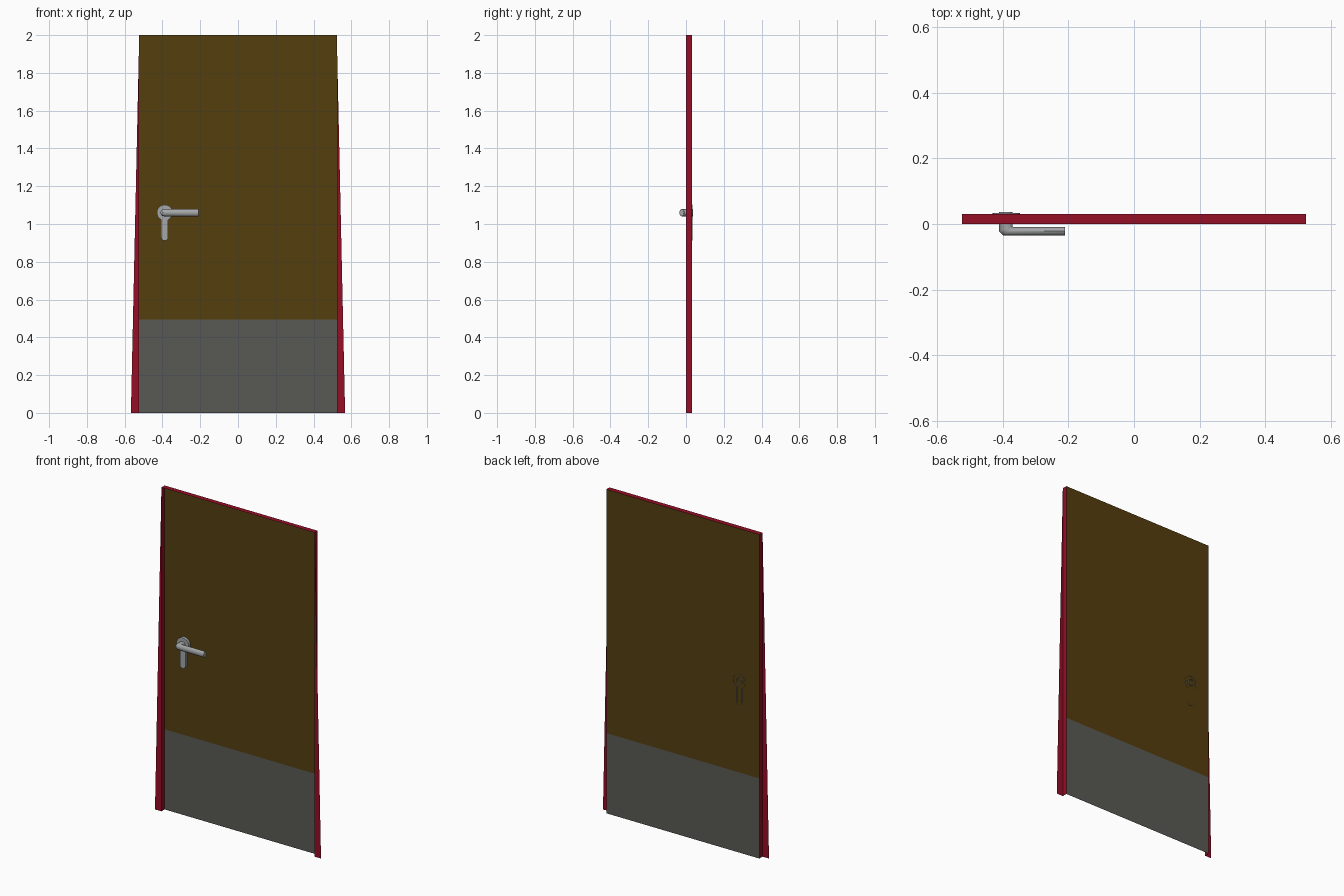
import bpy, bmesh, math
from mathutils import Vector

if "Cube" in bpy.data.objects:
    bpy.data.objects.remove(bpy.data.objects["Cube"])

W, D, H = 0.523, 0.031, 2.0      # half width, depth, height
KICK = 0.495                     # top of kick plate
FLARE = 0.567                    # half width of flange at the floor
HX, HZ = -0.388, 1.06            # handle centre


def material(name, rgb):
    lin = [((c / 255 + 0.055) / 1.055) ** 2.4 if c > 10 else c / 255 / 12.92 for c in rgb]
    m = bpy.data.materials.new(name)
    m.diffuse_color = (*lin, 1)
    m.use_nodes = True
    m.node_tree.nodes["Principled BSDF"].inputs["Base Color"].default_value = m.diffuse_color
    return m


brown = material("dark brown", (85, 62, 15))
grey = material("kick plate grey", (89, 89, 84))
red = material("deep red", (150, 14, 38))
metal = material("metal grey", (165, 167, 168))


def add(name, verts, faces, mat, smooth=None):
    me = bpy.data.meshes.new(name)
    me.from_pydata([tuple(v) for v in verts], [], faces)
    me.materials.append(mat)
    ob = bpy.data.objects.new(name, me)
    bpy.context.collection.objects.link(ob)
    if smooth:
        bpy.ops.object.select_all(action='DESELECT')
        ob.select_set(True)
        bpy.context.view_layer.objects.active = ob
        bpy.ops.object.shade_smooth_by_angle(angle=math.radians(smooth))
    return ob


# Door leaf: one sheet at the back of the frame, in two colours
def sheet(name, z0, z1, mat):
    add(name, [(-W, D, z0), (W, D, z0), (W, D, z1), (-W, D, z1)], [(0, 1, 2, 3)], mat)


sheet("door_panel", KICK, H, brown)
sheet("kick_plate", 0, KICK, grey)

# Frame: thin returns round the sides and top, with flat tapering flanges in front
for side, s in (("left", -1), ("right", 1)):
    order = (0, 1, 2, 3) if s > 0 else (3, 2, 1, 0)
    add(side + "_jamb", [(s * W, 0, 0), (s * W, D, 0), (s * W, D, H), (s * W, 0, H)],
        [order], red)
    add(side + "_flange", [(s * W, 0, 0), (s * FLARE, 0, 0), (s * W, 0, H)],
        [(0, 1, 2) if s > 0 else (2, 1, 0)], red)
add("frame_top", [(-W, 0, H), (W, 0, H), (W, D, H), (-W, D, H)], [(0, 1, 2, 3)], red)

# Keyhole-shaped backplate: round rose with a round-ended stem, open at the back
R, r, drop, front, back = 0.042, 0.0185, 0.13, 0.014, 0.034
gap = math.asin(r / R)
outline = []
for i in range(17):
    a = -math.pi / 2 + gap + (2 * math.pi - 2 * gap) * i / 16
    outline.append((HX + R * math.cos(a), HZ + R * math.sin(a)))
for i in range(7):
    a = math.pi + math.pi * i / 6
    outline.append((HX + r * math.cos(a), HZ - drop + r * math.sin(a)))
n = len(outline)
verts = [(x, front, z) for x, z in outline] + [(x, back, z) for x, z in outline]
faces = [tuple(range(n))] + [(i, i + n, (i + 1) % n + n, (i + 1) % n) for i in range(n)]
add("handle_backplate", verts, faces, metal, 35)

# Lever: oval section swept from the neck round the corner, (inner, outer) points per ring
rings = [((-0.369, 0.037), (-0.411, 0.037)),
         ((-0.369, -0.007), (-0.411, -0.022)),
         ((-0.367, -0.009), (-0.398, -0.035)),
         ((-0.21, -0.009), (-0.21, -0.035))]
N, hz = 12, 0.0195
verts, faces = [], []
for a, b in rings:
    a, b = Vector((a[0], a[1], HZ)), Vector((b[0], b[1], HZ))
    mid, half = (a + b) / 2, (a - b) / 2
    for i in range(N):
        t = 2 * math.pi * i / N
        verts.append(mid + half * math.cos(t) + Vector((0, 0, hz * math.sin(t))))
for k in range(len(rings) - 1):
    for i in range(N):
        j = (i + 1) % N
        faces.append((k * N + i, k * N + j, k * N + N + j, k * N + N + i))
faces.append(tuple(range(3 * N, 4 * N)))
lever = add("handle_lever", verts, faces, metal)
bm = bmesh.new()
bm.from_mesh(lever.data)
bmesh.ops.recalc_face_normals(bm, faces=bm.faces)
bm.to_mesh(lever.data)
bm.free()
bpy.ops.object.select_all(action='DESELECT')
lever.select_set(True)
bpy.context.view_layer.objects.active = lever
bpy.ops.object.shade_smooth_by_angle(angle=math.radians(40))
